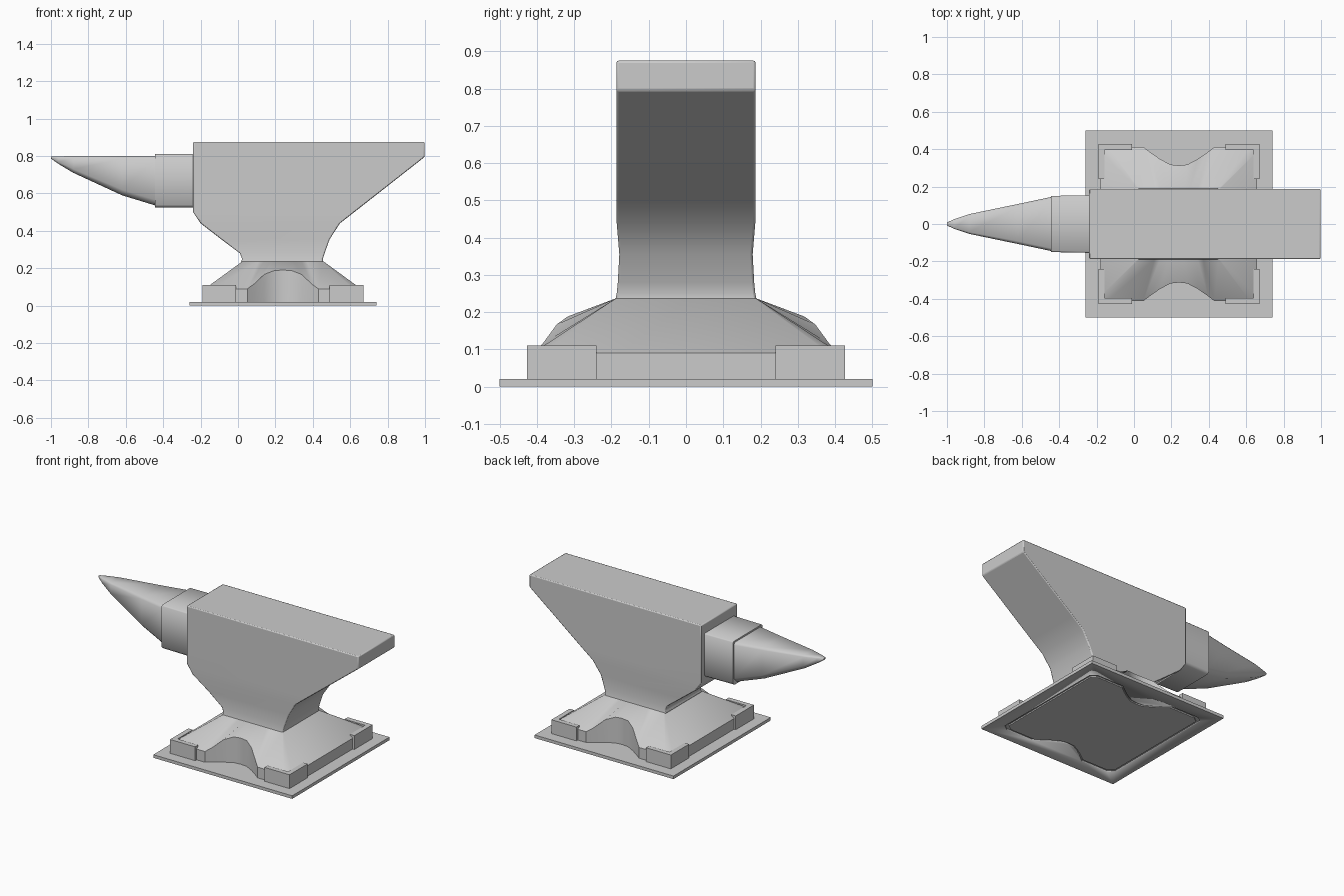
import bpy, bmesh, math

if "Cube" in bpy.data.objects:
    bpy.data.objects.remove(bpy.data.objects["Cube"])

CX = 0.24  # centre of the base along x


def finish(name, bm, bevel=0, smooth=30):
    bmesh.ops.recalc_face_normals(bm, faces=bm.faces)
    me = bpy.data.meshes.new(name)
    bm.to_mesh(me)
    bm.free()
    ob = bpy.data.objects.new(name, me)
    bpy.context.collection.objects.link(ob)
    if bevel:
        m = ob.modifiers.new("bevel", "BEVEL")
        m.width, m.segments = bevel, 2
        m.limit_method, m.angle_limit = "ANGLE", math.radians(40)
    bpy.ops.object.select_all(action="DESELECT")
    ob.select_set(True)
    bpy.context.view_layer.objects.active = ob
    bpy.ops.object.shade_smooth_by_angle(angle=math.radians(smooth))
    return ob


def loft(name, rings, **kw):
    bm = bmesh.new()
    loops = [[bm.verts.new(p) for p in r] for r in rings]
    n = len(loops[0])
    for a, b in zip(loops, loops[1:]):
        for i in range(n):
            j = (i + 1) % n
            bm.faces.new((a[i], a[j], b[j], b[i]))
    bm.faces.new(loops[0])
    bm.faces.new(loops[-1])
    return finish(name, bm, **kw)


def prism(name, outline, z0, z1, **kw):
    return loft(name, [[(x, y, z) for x, y in outline] for z in (z0, z1)], **kw)


def four_way(q):
    """Full loop around the base from the front-right quarter (x, y, z)."""
    t = [(x, y, z) for x, y, z in q]
    t += [(x, -y, z) for x, y, z in reversed(q)]
    t += [(-x, -y, z) for x, y, z in q[1:]]
    t += [(-x, y, z) for x, y, z in reversed(q[1:])]
    # drop the repeated front centre point
    return [(x + CX, y, z) for x, y, z in t[:-1]] + [(t[-1][0] + CX, t[-1][1], t[-1][2])]


# body: rectangular sections (z, x left, x right, half width)
sections = [(0.23, 0.015, 0.455, 0.19), (0.25, 0.022, 0.453, 0.186),
            (0.28, 0.01, 0.463, 0.183), (0.355, -0.09, 0.49, 0.179),
            (0.44, -0.20, 0.545, 0.186), (0.50, -0.24, 0.622, 0.187),
            (0.795, -0.24, 0.998, 0.187), (0.875, -0.24, 0.998, 0.187)]
loft("anvil_body", [[(a, -w, z), (b, -w, z), (b, w, z), (a, w, z)]
                    for z, a, b, w in sections], bevel=0.006, smooth=35)


# horn and its collar: box sections with chamfered corners
def section(x, w, z0, z1, c):
    return [(x, -w + c, z0), (x, w - c, z0), (x, w, z0 + c), (x, w, z1 - c * .5),
            (x, w - c * .5, z1), (x, -w + c * .5, z1), (x, -w, z1 - c * .5), (x, -w, z0 + c)]


loft("horn_collar", [section(-0.445, 0.15, 0.525, 0.81, 0.014),
                     section(-0.20, 0.155, 0.525, 0.81, 0.014)], smooth=50)
loft("horn", [section(-0.44, 0.145, 0.535, 0.80, 0.03),
              section(-0.62, 0.107, 0.59, 0.80, 0.03),
              section(-0.88, 0.053, 0.71, 0.80, 0.02),
              section(-0.96, 0.026, 0.758, 0.798, 0.01),
              section(-1.0, 0.008, 0.786, 0.797, 0.004)], smooth=50)

# foot: sloping top down to an outline with an arch front and back
edge = [(0, -0.313, 0.19), (0.045, -0.318, 0.188), (0.1, -0.347, 0.167),
        (0.155, -0.385, 0.115), (0.19, -0.412, 0.09), (0.38, -0.412, 0.09),
        (0.418, -0.385, 0.09)]
waist = [(0, -0.188, 0.237), (0.03, -0.188, 0.237), (0.06, -0.188, 0.237),
         (0.1, -0.188, 0.237), (0.13, -0.188, 0.237), (0.212, -0.188, 0.237),
         (0.216, -0.184, 0.237)]
floor = [(x, y, 0.015) for x, y, z in edge]
loft("foot", [four_way(floor), four_way(edge), four_way(waist)], smooth=30)

# corner brackets
for sx in (-1, 1):
    for sy in (-1, 1):
        shape = [(0.43, 0.427), (0.25, 0.427), (0.25, 0.395), (0.398, 0.395),
                 (0.398, 0.24), (0.43, 0.24)]
        prism("corner_bracket", [(CX + sx * x, sy * y) for x, y in shape],
              0.015, 0.11)

# base plate with a thin groove underneath that follows the foot outline
plate = prism("base_plate", [(CX - 0.5, -0.5), (CX + 0.5, -0.5),
                             (CX + 0.5, 0.5), (CX - 0.5, 0.5)], 0, 0.02)
loop = [(x, y) for x, y, z in four_way(floor)]
scaled = lambda s: [(CX + (x - CX) * s, y * s) for x, y in loop]
cutter = prism("groove_cutter", scaled(1.0), -0.01, 0.008)
cutter.hide_render = True
cutter.hide_viewport = True
cut = plate.modifiers.new("groove", "BOOLEAN")
cut.operation, cut.object, cut.solver = "DIFFERENCE", cutter, "EXACT"
prism("plate_underside", scaled(0.96), 0, 0.012)
